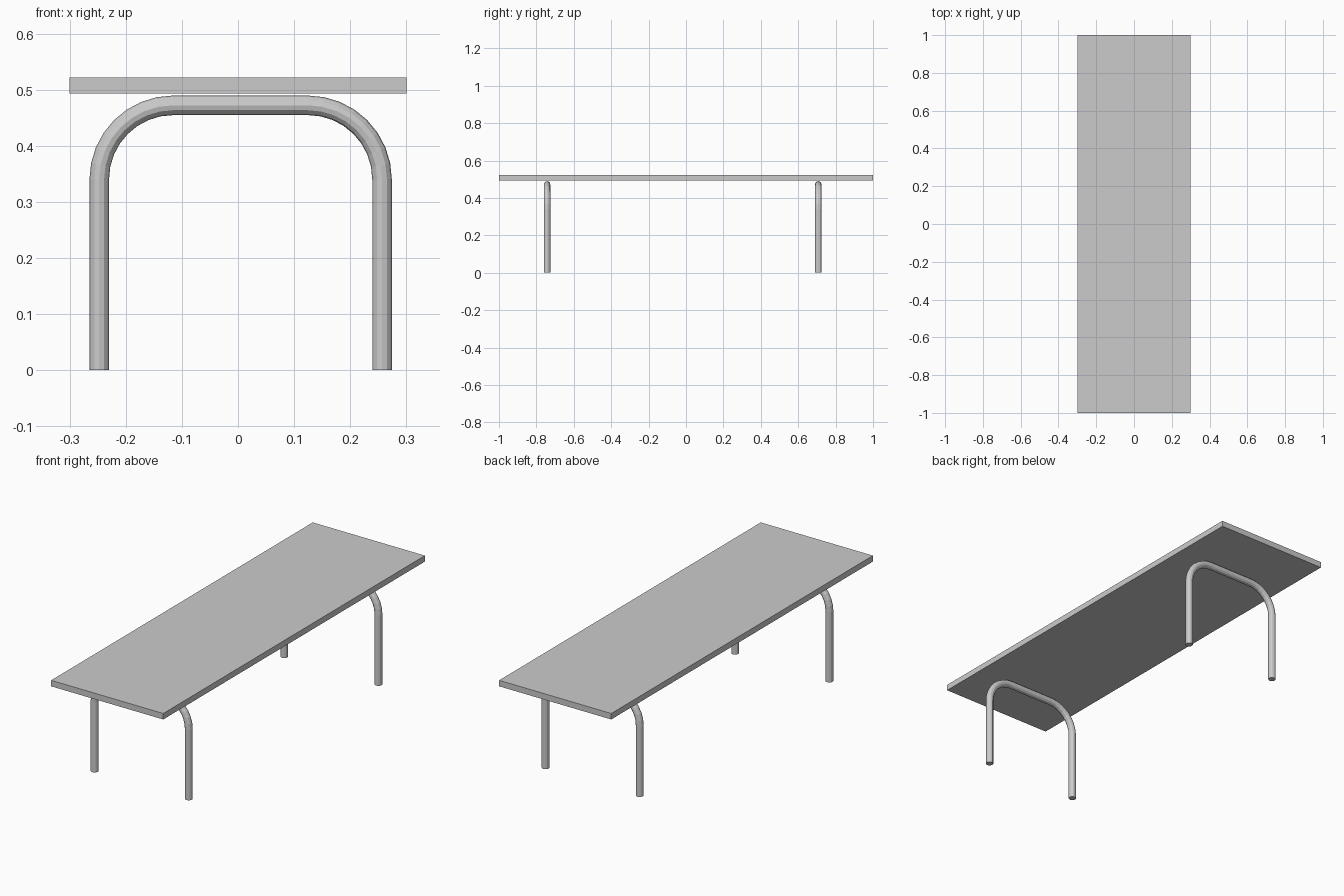
import bpy
import math

if "Cube" in bpy.data.objects:
    bpy.data.objects.remove(bpy.data.objects["Cube"])

# Bench top: thin flat slab
bpy.ops.mesh.primitive_cube_add(size=1, location=(0, 0, 0.5075))
top = bpy.context.object
top.name = "bench_top"
top.scale = (0.6, 2.0, 0.029)
bpy.ops.object.transform_apply(location=False, rotation=False, scale=True)

# Path of the bent tube leg frame (very slightly off centre in x)
CENTRE_X, HALF, HEIGHT, BEND, STEPS = 0.0047, 0.252, 0.472, 0.132, 8


def bend(cx, start, end):
    """Points of a quarter bend, angles in degrees."""
    cz = HEIGHT - BEND
    points = []
    for i in range(STEPS + 1):
        a = math.radians(start + (end - start) * i / STEPS)
        points.append((cx + BEND * math.cos(a), 0, cz + BEND * math.sin(a)))
    return points


path = [(-HALF, 0, 0)]
path += bend(-HALF + BEND, 180, 90)
path += bend(HALF - BEND, 90, 0)
path.append((HALF, 0, 0))

tube = bpy.data.curves.new("leg_frame_tube", 'CURVE')
tube.dimensions = '3D'
tube.bevel_depth = 0.0174
tube.bevel_resolution = 4
tube.use_fill_caps = True
spline = tube.splines.new('POLY')
spline.points.add(len(path) - 1)
for point, co in zip(spline.points, path):
    point.co = (*co, 1)
spline.use_smooth = False

# Front and back leg frames share the tube
for name, y in (("front_leg_frame", -0.743), ("back_leg_frame", 0.707)):
    frame = bpy.data.objects.new(name, tube)
    frame.location = (CENTRE_X, y, 0)
    bpy.context.collection.objects.link(frame)
